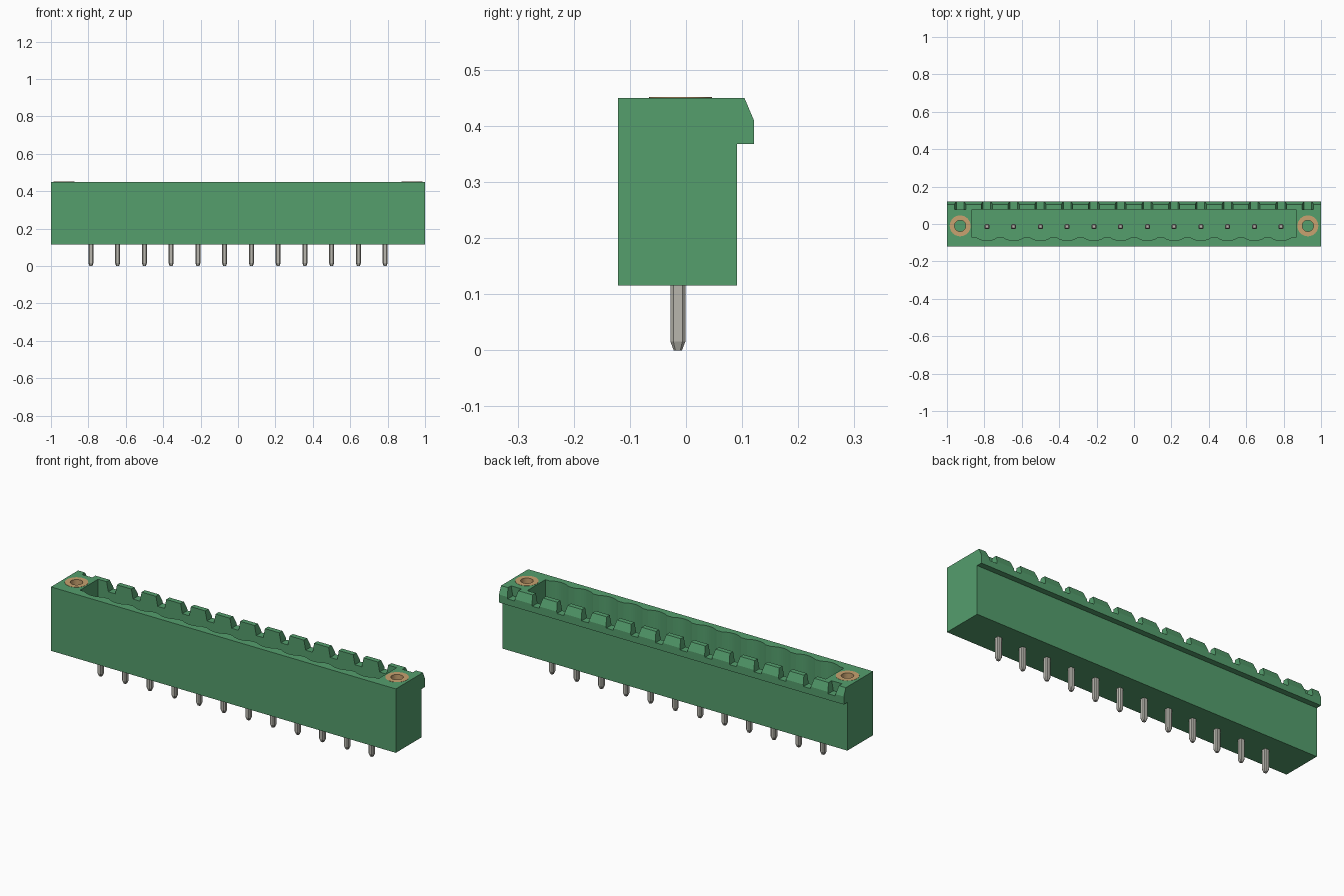
import bpy, bmesh, math
from mathutils import Vector

if "Cube" in bpy.data.objects:
    bpy.data.objects.remove(bpy.data.objects["Cube"], do_unlink=True)

PITCH, COUNT = 0.143, 12
PIN_Y, PIN_R = -0.0145, 0.0135
BOTTOM, TOP = 0.115, 0.45
pin_xs = [(i - (COUNT - 1) / 2) * PITCH for i in range(COUNT)]
END_X = 6.5 * PITCH  # screw bushings sit one pitch beyond the last pin


def material(name, rgb):
    m = bpy.data.materials.new(name)
    m.use_nodes = True
    m.diffuse_color = (*rgb, 1)
    m.node_tree.nodes["Principled BSDF"].inputs["Base Color"].default_value = (*rgb, 1)
    return m


GREEN = material("green plastic", (0.089, 0.342, 0.152))
TIN = material("tinned metal", (0.48, 0.47, 0.42))
BRASS = material("brass", (0.58, 0.36, 0.16))


def finish(bm, name, mat):
    bmesh.ops.recalc_face_normals(bm, faces=bm.faces)
    me = bpy.data.meshes.new(name)
    bm.to_mesh(me)
    bm.free()
    me.materials.append(mat)
    ob = bpy.data.objects.new(name, me)
    bpy.context.collection.objects.link(ob)
    return ob


def prism(bm, points, offset):
    """Extrude a closed outline of 3D points along an offset."""
    face = bm.faces.new([bm.verts.new(p) for p in points])
    res = bmesh.ops.extrude_face_region(bm, geom=[face])
    verts = [v for v in res["geom"] if isinstance(v, bmesh.types.BMVert)]
    bmesh.ops.translate(bm, verts=verts, vec=Vector(offset))


def circle(x, y, z, r, n=32):
    return [(x + r * math.cos(2 * math.pi * i / n), y + r * math.sin(2 * math.pi * i / n), z)
            for i in range(n)]


def cut(target, bm):
    """Subtract a mesh from the target and discard the cutter."""
    cutter = finish(bm, "cutter", GREEN)
    cutter.hide_render = True
    mod = target.modifiers.new("cut", "BOOLEAN")
    mod.operation, mod.solver, mod.object = "DIFFERENCE", "EXACT", cutter
    bpy.context.view_layer.update()
    dg = bpy.context.evaluated_depsgraph_get()
    me = bpy.data.meshes.new_from_object(target.evaluated_get(dg))
    target.modifiers.clear()
    target.data = me
    bpy.data.objects.remove(cutter, do_unlink=True)


# Housing: side profile with the overhanging latch lip along the back
profile = [(-0.121, BOTTOM), (0.091, BOTTOM), (0.091, 0.368), (0.121, 0.368),
           (0.121, 0.41), (0.104, TOP), (-0.121, TOP)]
bm = bmesh.new()
prism(bm, [(-1, y, z) for y, z in profile], (2, 0, 0))
housing = finish(bm, "housing", GREEN)

# Socket with a scalloped front wall, one hollow for each pin
outline = [(0.866, 0.078), (-0.866, 0.078), (-0.866, -0.072)]
for x in pin_xs:
    for i in range(11):
        t = i / 5 - 1
        outline.append((x + 0.055 * t, -0.072 - 0.017 * (1 - t * t)))
outline.append((0.866, -0.072))
bm = bmesh.new()
prism(bm, [(x, y, 0.18) for x, y in outline], (0, 0, 0.4))
cut(housing, bm)

# Tapered coding notches through the back wall, and the bushing bores
bm = bmesh.new()
for x in [-END_X] + pin_xs + [END_X]:
    y0 = 0.078 if abs(x) > 0.9 else 0.06
    prism(bm, [(x - 0.02, y0, 0.40), (x + 0.02, y0, 0.40),
               (x + 0.032, y0, 0.46), (x - 0.032, y0, 0.46)], (0, 0.1, 0))
for side in (-1, 1):
    prism(bm, circle(side * END_X, -0.01, 0.22, 0.05), (0, 0, 0.3))
cut(housing, bm)

# Brass screw bushings
for side, label in ((-1, "right"), (1, "left")):
    bm = bmesh.new()
    rings = [[bm.verts.new(p) for p in circle(side * END_X, -0.01, z, r)]
             for r, z in ((0.056, 0.22), (0.056, 0.451), (0.03, 0.451), (0.03, 0.22))]
    for a, b in zip(rings, rings[1:] + rings[:1]):
        for i in range(32):
            j = (i + 1) % 32
            bm.faces.new((a[i], a[j], b[j], b[i]))
    ob = finish(bm, label + "_bushing", BRASS)
    for p in ob.data.polygons:
        p.use_smooth = abs(p.normal.z) < 0.5
    for e in ob.data.edges:
        ring_a, ring_b = (v // 32 for v in e.vertices)
        e.use_edge_sharp = ring_a == ring_b

# Contact pins: square with chamfered corners and tapered ends
for n, x in enumerate(pin_xs, 1):
    bm = bmesh.new()
    rings = []
    for z, s in ((0, 0.55), (0.016, 1), (0.354, 1), (0.37, 0.6)):
        r, c = PIN_R * s, PIN_R * s * 0.6
        corners = [(r, -c), (r, c), (c, r), (-c, r), (-r, c), (-r, -c), (-c, -r), (c, -r)]
        rings.append([bm.verts.new((x + u, PIN_Y + v, z)) for u, v in corners])
    for a, b in zip(rings, rings[1:]):
        for i in range(8):
            j = (i + 1) % 8
            bm.faces.new((a[i], a[j], b[j], b[i]))
    bm.faces.new(rings[0])
    bm.faces.new(rings[-1])
    finish(bm, f"pin_{n}", TIN)
